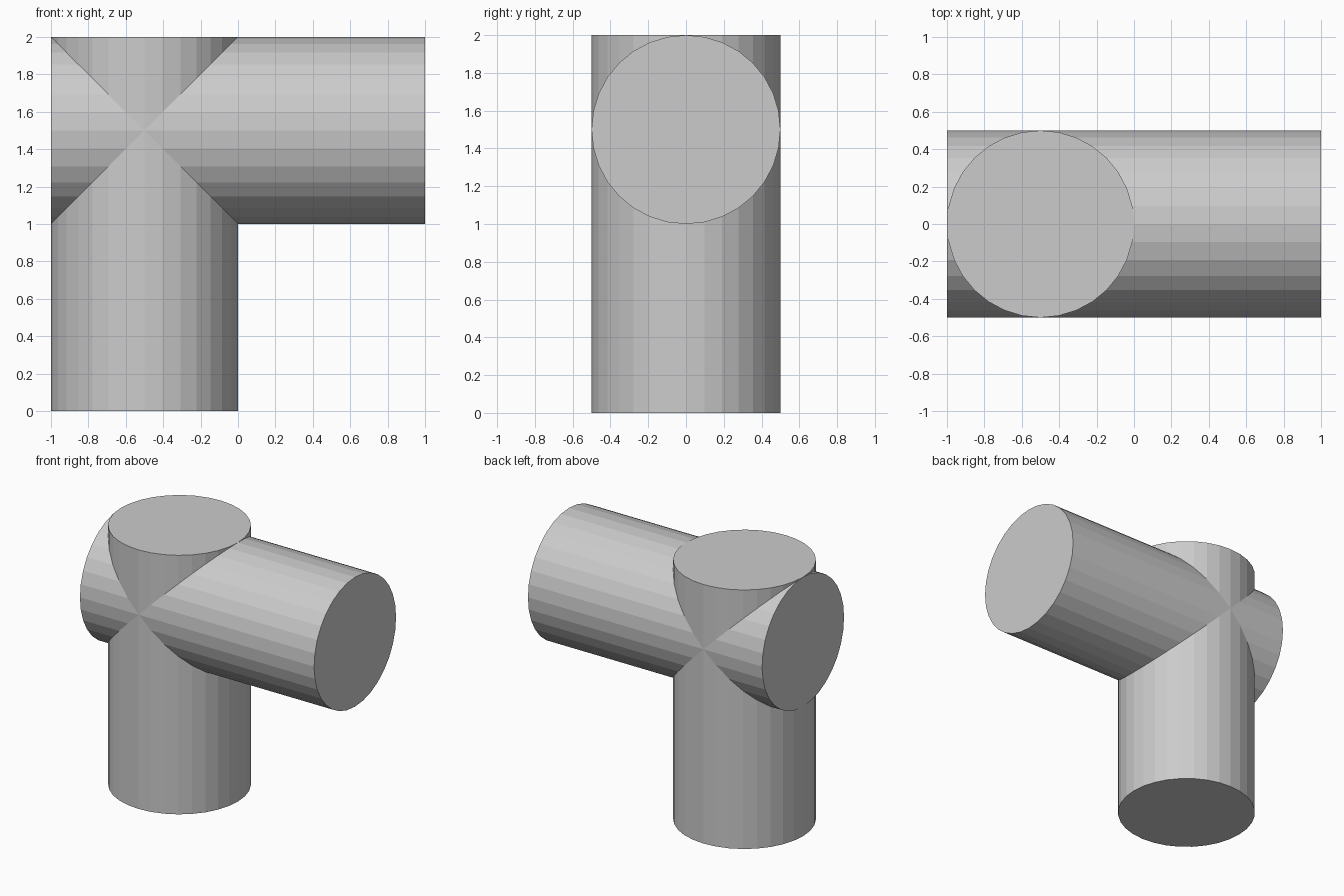
import bpy
import math

if "Cube" in bpy.data.objects:
    bpy.data.objects.remove(bpy.data.objects["Cube"])

R, LENGTH, SIDES = 0.5, 2.0, 32


def cylinder(name, centre, tilt=0.0):
    bpy.ops.mesh.primitive_cylinder_add(vertices=SIDES, radius=R, depth=LENGTH,
                                        location=centre, rotation=(0, tilt, 0))
    obj = bpy.context.object
    obj.name = name
    bpy.ops.object.transform_apply(location=True, rotation=True, scale=True)
    return obj


# Upright pipe, and the cross pipe that is fused through its top
pipe = cylinder("pipe_joint", (-R, 0, LENGTH / 2))
cross = cylinder("cross_pipe_cutter", (0, 0, LENGTH - R), math.pi / 2)

# Merge both into one solid with clean seams
union = pipe.modifiers.new("fuse", 'BOOLEAN')
union.operation = 'UNION'
union.solver = 'EXACT'
union.object = cross
bpy.context.view_layer.objects.active = pipe
bpy.ops.object.modifier_apply(modifier=union.name)
bpy.data.objects.remove(cross, do_unlink=True)
